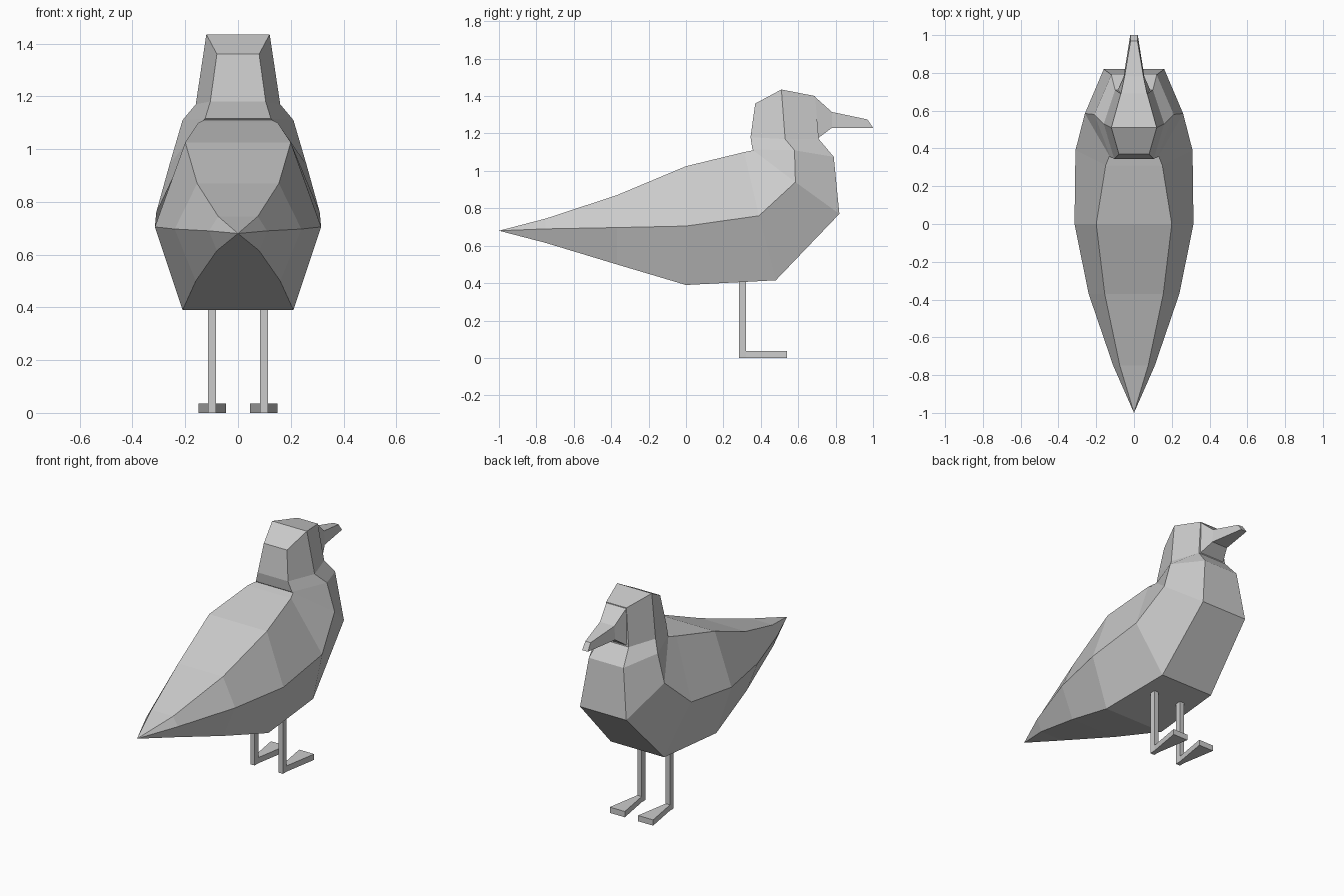
import bpy, bmesh

if "Cube" in bpy.data.objects:
    bpy.data.objects.remove(bpy.data.objects["Cube"])


def loft(name, sections, mirror=True, tip=None):
    """Skin rings of points; half rings are mirrored across x = 0."""
    bm = bmesh.new()
    rings = []
    for sec in sections:
        pts = list(sec)
        if mirror:
            pts += [(-x, y, z) for x, y, z in reversed(sec)]
        rings.append([bm.verts.new(p) for p in pts])
    n = len(rings[0])
    for a, b in zip(rings, rings[1:]):
        for i in range(n):
            j = (i + 1) % n
            bm.faces.new((a[i], a[j], b[j], b[i]))
    # start: pointed tip or flat cap
    if tip:
        t = bm.verts.new(tip)
        for i in range(n):
            bm.faces.new((t, rings[0][(i + 1) % n], rings[0][i]))
    else:
        bm.faces.new(rings[0])
    # end cap as strips between mirrored points
    end = rings[-1]
    for i in range(n // 2 - 1):
        bm.faces.new((end[i], end[i + 1], end[n - 2 - i], end[n - 1 - i]))
    bmesh.ops.recalc_face_normals(bm, faces=bm.faces)
    me = bpy.data.meshes.new(name)
    bm.to_mesh(me)
    bm.free()
    ob = bpy.data.objects.new(name, me)
    bpy.context.collection.objects.link(ob)
    return ob


# Body, neck and head: each ring is back line, side line, belly/front line
loft("body_and_head", [
    [(.075, -.75, .745), (.11, -.75, .69), (.08, -.75, .615)],
    [(.155, -.37, .87), (.24, -.37, .697), (.16, -.37, .50)],
    [(.20, 0, 1.025), (.315, 0, .705), (.21, 0, .39)],
    [(.15, .31, 1.10), (.31, .39, .76), (.185, .48, .415)],
    [(.13, .36, 1.11), (.26, .585, .94), (.16, .82, .77)],
    [(.125, .355, 1.115), (.21, .58, 1.11), (.12, .79, 1.075)],
    [(.105, .345, 1.18), (.16, .53, 1.17), (.10, .71, 1.17)],
    [(.08, .37, 1.36), (.12, .51, 1.435), (.07, .69, 1.40)],
], tip=(0, -1, .68))

# Beak with sloping brow
loft("beak", [
    [(.07, .685, 1.40), (.09, .70, 1.17)],
    [(.05, .78, 1.315), (.055, .78, 1.23)],
    [(.018, .97, 1.275), (.02, 1.0, 1.23)],
])

# Legs and wedge-shaped feet
for side, s in (("left", -1), ("right", 1)):
    cx = .098 * s

    def rect_z(z, h=.015):
        return [(cx - h, .283, z), (cx + h, .283, z), (cx + h, .32, z), (cx - h, .32, z)]

    def rect_y(y, h):
        return [(cx - h, y, 0), (cx + h, y, 0), (cx + h, y, .036), (cx - h, y, .036)]

    loft(side + "_leg", [rect_z(.0), rect_z(.43)], mirror=False)
    loft(side + "_foot", [rect_y(.284, .015), rect_y(.32, .015), rect_y(.54, .052)], mirror=False)
